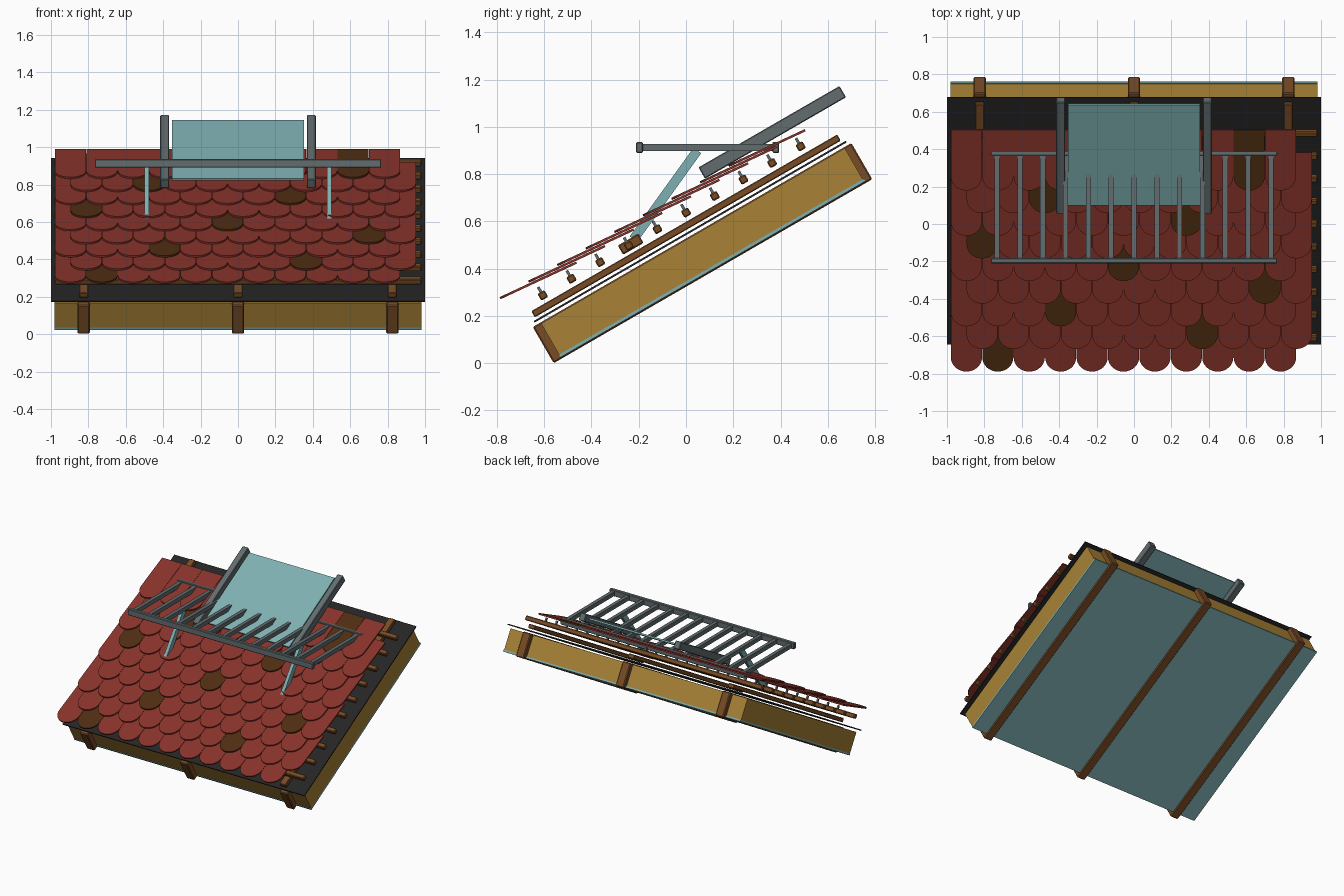
import bpy, bmesh, math
from mathutils import Matrix, Vector

if "Cube" in bpy.data.objects:
    bpy.data.objects.remove(bpy.data.objects["Cube"])

PITCH = math.radians(30)        # slope of the roof
TILE_TILT = math.radians(25)    # tiles lie a little flatter


def material(name, rgb):
    m = bpy.data.materials.new(name)
    m.diffuse_color = (*rgb, 1)
    m.use_nodes = True
    m.node_tree.nodes["Principled BSDF"].inputs["Base Color"].default_value = m.diffuse_color
    return m


WOOD = material("brown timber", (0.188, 0.072, 0.019))
GOLD = material("golden insulation", (0.392, 0.223, 0.037))
TEAL = material("pale teal", (0.212, 0.434, 0.445))
STEEL = material("grey steel", (0.122, 0.150, 0.159))
BLACK = material("black membrane", (0.018, 0.018, 0.018))
RED = material("red clay", (0.246, 0.033, 0.024))
DARK = material("dark brown clay", (0.080, 0.027, 0.006))


def finish(name, bm, mats, bevel=0):
    bmesh.ops.recalc_face_normals(bm, faces=bm.faces)
    me = bpy.data.meshes.new(name)
    bm.to_mesh(me)
    bm.free()
    for m in mats:
        me.materials.append(m)
    ob = bpy.data.objects.new(name, me)
    bpy.context.collection.objects.link(ob)
    if bevel:
        b = ob.modifiers.new("chamfer", 'BEVEL')
        b.width = bevel
        b.segments = 1
    return ob


def box(name, x, y, z, mat, tilt=PITCH, bevel=0):
    """Box from (min, max) ranges, turned about the x axis by tilt."""
    bm = bmesh.new()
    bmesh.ops.create_cube(bm, size=1)
    size = Vector((x[1] - x[0], y[1] - y[0], z[1] - z[0]))
    mid = Vector((sum(x), sum(y), sum(z))) / 2
    bm.transform(Matrix.Translation(mid) @ Matrix.Diagonal(size).to_4x4())
    ob = finish(name, bm, [mat], bevel)
    ob.rotation_euler.x = tilt
    return ob


def span(c, w):
    return (c - w / 2, c + w / 2)


# Layers of the roof deck, bottom to top (along the slope, then across it)
box("lining_board", (-0.98, 0.98), (-0.45, 1.045), (0.287, 0.300), TEAL)
box("insulation", (-0.98, 0.98), (-0.447, 1.037), (0.300, 0.452), GOLD)
box("membrane", (-1, 1), (-0.469, 1.056), (0.469, 0.477), BLACK)
for x in (-0.825, 0, 0.825):
    box("rafter", span(x, 0.065), (-0.485, 1.072), (0.280, 0.457), WOOD, bevel=0.006)
    box("counter_batten", span(x, 0.05), (-0.457, 1.038), (0.488, 0.518), WOOD, bevel=0.004)

# Tile battens with fixing pins
for i in range(10):
    u = -0.381 + 0.14 * i
    box("tile_batten", (-0.98, 0.98), span(u, 0.034), (0.535, 0.568), WOOD, bevel=0.005)
    for x in (-0.825, 0, 0.825):
        box("batten_pin", span(x, 0.012), span(u, 0.012), (0.566, 0.592), STEEL)

# Scalloped tiles, alternate rows shifted by half a tile
W, LENGTH, THICK, R = 0.168, 0.357, 0.010, 0.083
SEGS = 16
DARK_COLUMN = [1, 7, 3, 9, 5, 0, 7, 2, 9]
for row, dark in enumerate(DARK_COLUMN):
    bm = bmesh.new()
    for col in range(11):
        cx = -0.896 + W * col + (W / 2 if row % 2 else 0)
        pts = [(cx + R, LENGTH), (cx - R, LENGTH)]
        for k in range(SEGS + 1):
            a = math.pi + math.pi * k / SEGS
            pts.append((cx + R * math.cos(a), R + R * math.sin(a)))
        base = bm.faces.new([bm.verts.new((px, py, -THICK / 2)) for px, py in pts])
        before = set(bm.faces)
        ext = bmesh.ops.extrude_face_region(bm, geom=[base], use_keep_orig=True)
        bmesh.ops.translate(bm, vec=(0, 0, THICK),
                            verts=[g for g in ext["geom"] if isinstance(g, bmesh.types.BMVert)])
        for f in [base] + [f for f in bm.faces if f not in before]:
            f.material_index = 1 if col == dark else 0
    tiles = finish("tile_row", bm, [RED, DARK])
    tiles.rotation_euler.x = TILE_TILT
    tiles.location = (0, -0.787 + 0.121 * row, 0.275 + 0.070 * row)

# Raised panel between two steel side rails
box("glass_panel", (-0.353, 0.353), (0.502, 1.124), (0.660, 0.672), TEAL)
for s in (-1, 1):
    box("side_rail", span(s * 0.392, 0.048), (0.460, 1.149), (0.636, 0.691), STEEL, bevel=0.004)

# Level walkway grating
for y in (-0.197, 0.38):
    box("walkway_beam", (-0.765, 0.765), span(y, 0.028), (0.890, 0.936), STEEL, tilt=0, bevel=0.004)
for i in range(13):
    box("walkway_slat", span(-0.732 + 0.122 * i, 0.027), (-0.19, 0.37), (0.897, 0.928), STEEL, tilt=0)

# Walkway struts on their base blocks
foot, head = Vector((0, -0.222, 0.525)), Vector((0, 0.048, 0.900))
run = head - foot
for s in (-1, 1):
    strut = box("walkway_strut", span(s * 0.487, 0.024), (0, run.length), (-0.02, 0.02), TEAL,
                tilt=math.atan2(run.z, run.y))
    strut.location = foot
    box("strut_block", span(s * 0.487, 0.07), span(0.049, 0.10), span(0.553, 0.045), WOOD, bevel=0.005)
